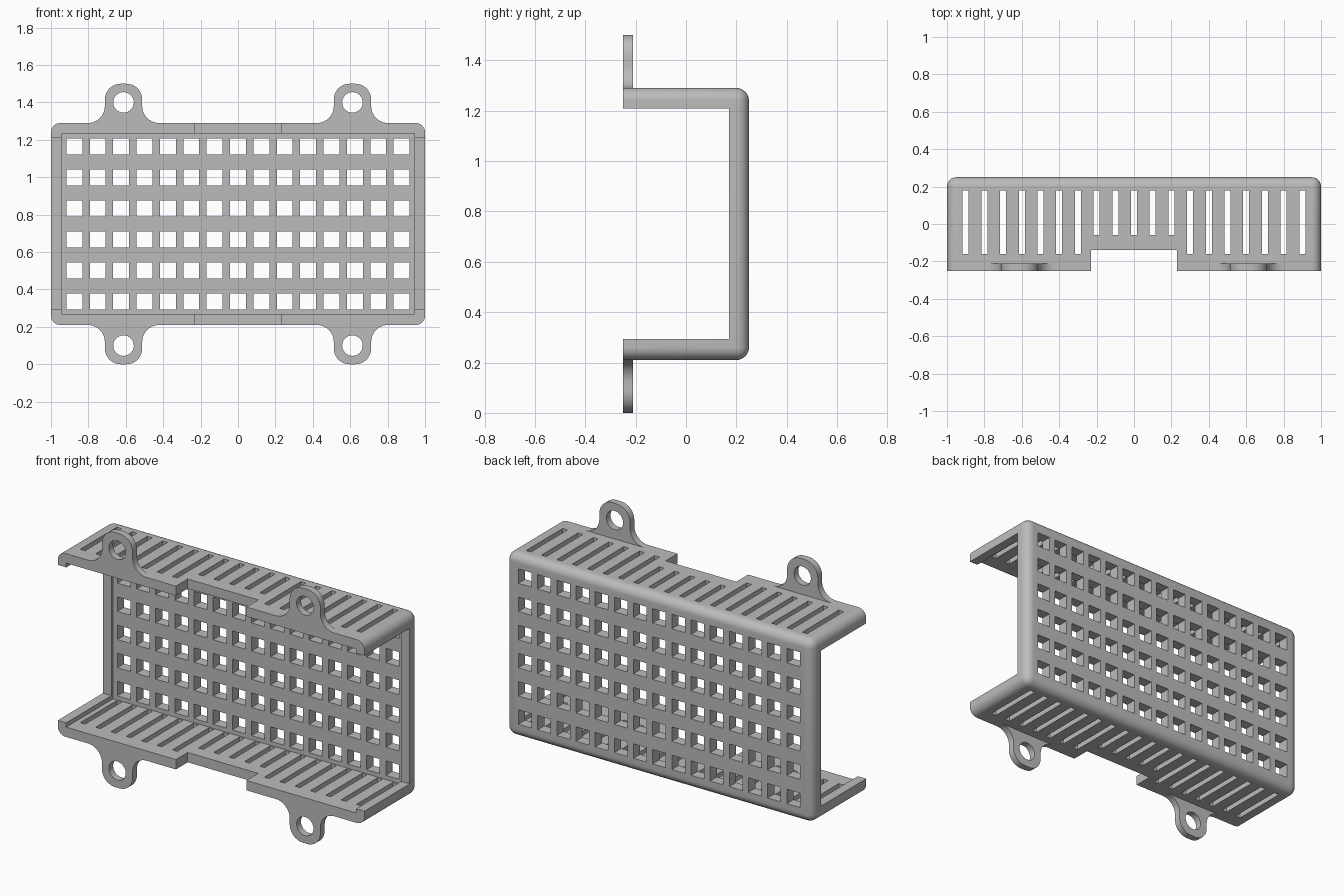
import bpy, bmesh, math
from mathutils import Vector

cube = bpy.data.objects.get("Cube")
if cube:
    bpy.data.objects.remove(cube, do_unlink=True)

grey = bpy.data.materials.new("light grey")
grey.use_nodes = True
grey.diffuse_color = (0.5, 0.5, 0.5, 1)
grey.node_tree.nodes["Principled BSDF"].inputs["Base Color"].default_value = (0.5, 0.5, 0.5, 1)

LOW, HIGH = 0.21, 1.29      # bottom and top of the tray
MID = (LOW + HIGH) / 2


def add_box(bm, x0, x1, y0, y1, z0, z1):
    verts = bmesh.ops.create_cube(bm, size=1)["verts"]
    for v in verts:
        v.co = Vector((x1 if v.co.x > 0 else x0,
                       y1 if v.co.y > 0 else y0,
                       z1 if v.co.z > 0 else z0))


def make_object(name, bm):
    mesh = bpy.data.meshes.new(name)
    bm.to_mesh(mesh)
    bm.free()
    mesh.materials.append(grey)
    obj = bpy.data.objects.new(name, mesh)
    bpy.context.collection.objects.link(obj)
    return obj


def select_only(obj):
    bpy.ops.object.select_all(action='DESELECT')
    obj.select_set(True)
    bpy.context.view_layer.objects.active = obj


def cut(target, name, boxes):
    """Subtract a set of separate boxes from the target."""
    bm = bmesh.new()
    for b in boxes:
        add_box(bm, *b)
    cutter = make_object(name, bm)
    cutter.hide_render = True
    mod = target.modifiers.new(name, 'BOOLEAN')
    mod.operation = 'DIFFERENCE'
    mod.solver = 'EXACT'
    mod.object = cutter
    select_only(target)
    bpy.ops.object.modifier_apply(modifier=mod.name)
    bpy.data.objects.remove(cutter, do_unlink=True)


# Tray: a block rounded everywhere except around its open front
bm = bmesh.new()
add_box(bm, -1, 1, -0.25, 0.25, LOW, HIGH)
round_edges = [e for e in bm.edges if any(v.co.y > 0 for v in e.verts)]
bmesh.ops.bevel(bm, geom=round_edges, offset=0.05, segments=8, profile=0.5, affect='EDGES')
tray = make_object("vented_tray", bm)

cut(tray, "cavity", [(-0.945, 0.945, -0.4, 0.187, 0.268, 1.234)])
cut(tray, "side_opening", [(-1.2, 1.2, -0.4, 0.17, 0.293, 1.209)])
cut(tray, "front_notch", [(-0.23, 0.23, -0.4, -0.14, 0, 1.6)])

# Square vents through the back wall
h = 0.0425
cut(tray, "back_vents",
    [(x - h, x + h, 0.1, 0.4, z - h, z + h)
     for x in [0.125 * i for i in range(-7, 8)]
     for z in [MID + 0.166 * (j - 2.5) for j in range(6)]])

# Long slots through the top and bottom walls, shorter behind the notch
cut(tray, "wall_slots",
    [(0.1 * i - 0.016, 0.1 * i + 0.016, -0.06 if abs(i) <= 2 else -0.16, 0.18, 0, 1.6)
     for i in range(-9, 10)])

select_only(tray)
bpy.ops.object.shade_smooth_by_angle(angle=math.radians(30))


def arc(cx, cz, r, a0, a1, n=10):
    return [(cx + r * math.cos(math.radians(a0 + (a1 - a0) * i / n)),
             cz + r * math.sin(math.radians(a0 + (a1 - a0) * i / n))) for i in range(n + 1)]


# Mounting ear outline: flared foot, straight sides, rounded top
FILLET, ROUND, HALF, TALL = 0.09, 0.085, 0.1, 0.21
right = (arc(HALF + FILLET, FILLET, FILLET, 270, 180)
         + arc(HALF - ROUND, TALL - ROUND, ROUND, 0, 90))
right = [(HALF + FILLET, -0.005)] + right
outline = right + [(-x, z) for x, z in reversed(right)]
hole = arc(0, 0.11, 0.055, 0, 360, 32)[:-1]


def mounting_ear(name, x, z, flip):
    curve = bpy.data.curves.new(name, 'CURVE')
    curve.dimensions = '2D'
    curve.fill_mode = 'BOTH'
    curve.extrude = 0.02
    for pts in (outline, hole):
        spline = curve.splines.new('POLY')
        spline.points.add(len(pts) - 1)
        for p, (px, pz) in zip(spline.points, pts):
            p.co = (px, pz, 0, 1)
        spline.use_cyclic_u = True
    curve.materials.append(grey)
    ear = bpy.data.objects.new(name, curve)
    bpy.context.collection.objects.link(ear)
    ear.location = (x, -0.23, z)
    ear.rotation_euler = (math.radians(-90 if flip else 90), 0, 0)
    select_only(ear)
    bpy.ops.object.convert(target='MESH')
    ear = bpy.context.view_layer.objects.active
    # Weld the caps to the rim
    bm = bmesh.new()
    bm.from_mesh(ear.data)
    bmesh.ops.remove_doubles(bm, verts=bm.verts, dist=0.0001)
    bmesh.ops.recalc_face_normals(bm, faces=bm.faces)
    bm.to_mesh(ear.data)
    bm.free()
    bpy.ops.object.shade_smooth_by_angle(angle=math.radians(30))


for side, x in (("left", 0.612), ("right", -0.612)):
    mounting_ear("upper_" + side + "_mounting_ear", x, HIGH, False)
    mounting_ear("lower_" + side + "_mounting_ear", x, LOW, True)
